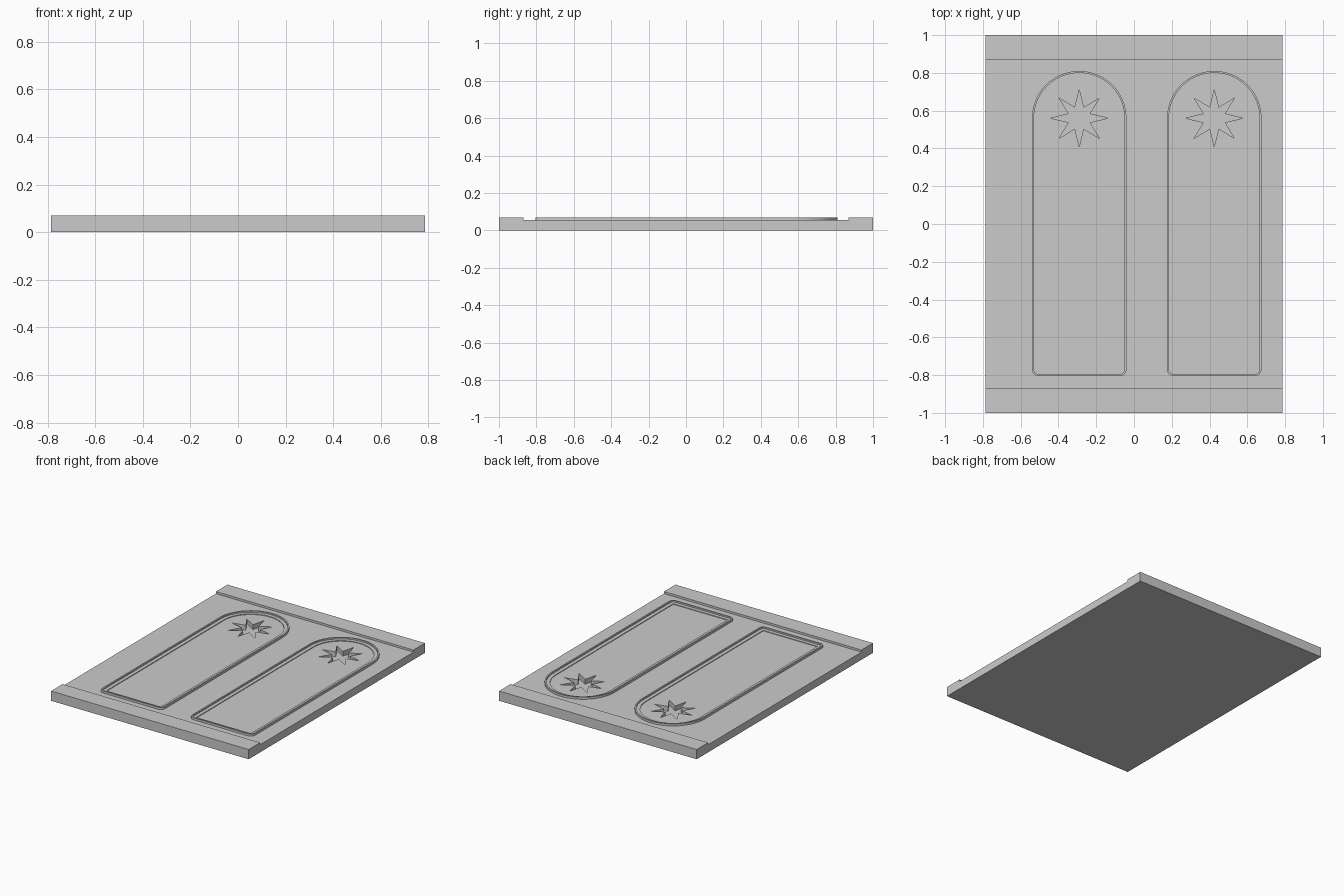
import bpy
import bmesh
from math import pi, sin, cos

if "Cube" in bpy.data.objects:
    bpy.data.objects.remove(bpy.data.objects["Cube"], do_unlink=True)

HALF_WIDTH = 0.785
FIELD_Z, TOP_Z = 0.055, 0.07
PANEL_X = {"left": 0.425, "right": -0.29}
ARCH_Y, BASE_Y, ARCH_R = 0.56, -0.77, 0.215

stone = bpy.data.materials.new("plain grey")
stone.use_nodes = True
grey = (0.6, 0.6, 0.6, 1)
stone.diffuse_color = grey
stone.node_tree.nodes["Principled BSDF"].inputs["Base Color"].default_value = grey


def make_object(name, bm):
    bmesh.ops.remove_doubles(bm, verts=bm.verts, dist=1e-5)
    bmesh.ops.recalc_face_normals(bm, faces=bm.faces)
    mesh = bpy.data.meshes.new(name)
    bm.to_mesh(mesh)
    bm.free()
    mesh.materials.append(stone)
    obj = bpy.data.objects.new(name, mesh)
    bpy.context.collection.objects.link(obj)
    return obj


def extrude_outline(name, points, direction):
    bm = bmesh.new()
    face = bm.faces.new([bm.verts.new(p) for p in points])
    grown = bmesh.ops.extrude_face_region(bm, geom=[face], use_keep_orig=True)
    verts = [v for v in grown["geom"] if isinstance(v, bmesh.types.BMVert)]
    bmesh.ops.translate(bm, verts=verts, vec=direction)
    return make_object(name, bm)


def arc(cx, cy, radius, start, end, steps):
    angles = [start + (end - start) * i / steps for i in range(steps + 1)]
    return [(cx + radius * cos(a), cy + radius * sin(a)) for a in angles]


def arch_outline(cx, offset):
    """Arched outline grown outward by offset, rounding the lower corners."""
    return (arc(cx, ARCH_Y, ARCH_R + offset, 0, pi, 32)
            + arc(cx - ARCH_R, BASE_Y, offset, pi, 1.5 * pi, 6)
            + arc(cx + ARCH_R, BASE_Y, offset, 1.5 * pi, 2 * pi, 6))


def arch_moulding(name, cx):
    # Stepped moulding section: outward offset and height
    section = [(0, 0.05), (0, 0.06), (0.025, 0.06),
               (0.025, TOP_Z), (0.035, TOP_Z), (0.035, 0.05)]
    bm = bmesh.new()
    rings = [[bm.verts.new((x, y, z)) for x, y in arch_outline(cx, off)]
             for off, z in section]
    for k, ring in enumerate(rings):
        other = rings[(k + 1) % len(rings)]
        for i in range(len(ring)):
            j = (i + 1) % len(ring)
            bm.faces.new((ring[i], ring[j], other[j], other[i]))
    obj = make_object(name, bm)
    bpy.ops.object.select_all(action="DESELECT")
    obj.select_set(True)
    bpy.context.view_layer.objects.active = obj
    bpy.ops.object.shade_smooth_by_angle(angle=0.5)
    return obj


# Slab with a raised rail across each end
profile = [(-1, 0), (1, 0), (1, TOP_Z), (0.87, TOP_Z), (0.87, FIELD_Z),
           (-0.87, FIELD_Z), (-0.87, TOP_Z), (-1, TOP_Z)]
slab = extrude_outline("door_slab", [(-HALF_WIDTH, y, z) for y, z in profile],
                       (2 * HALF_WIDTH, 0, 0))

# Arched mouldings and sunken eight-pointed stars
for side, cx in PANEL_X.items():
    arch_moulding(side + "_arch_moulding", cx)
    star = []
    for i in range(16):
        r = 0.06 if i % 2 else 0.15
        star.append((cx + r * cos(i * pi / 8), ARCH_Y + r * sin(i * pi / 8), 0.02))
    cutter = extrude_outline(side + "_star_cutter", star, (0, 0, 0.1))
    cutter.hide_render = True
    cut = slab.modifiers.new(side + "_star", "BOOLEAN")
    cut.operation = "DIFFERENCE"
    cut.solver = "EXACT"
    cut.object = cutter
    bpy.ops.object.select_all(action="DESELECT")
    bpy.context.view_layer.objects.active = slab
    slab.select_set(True)
    bpy.ops.object.modifier_apply(modifier=cut.name)
    bpy.data.objects.remove(cutter, do_unlink=True)
